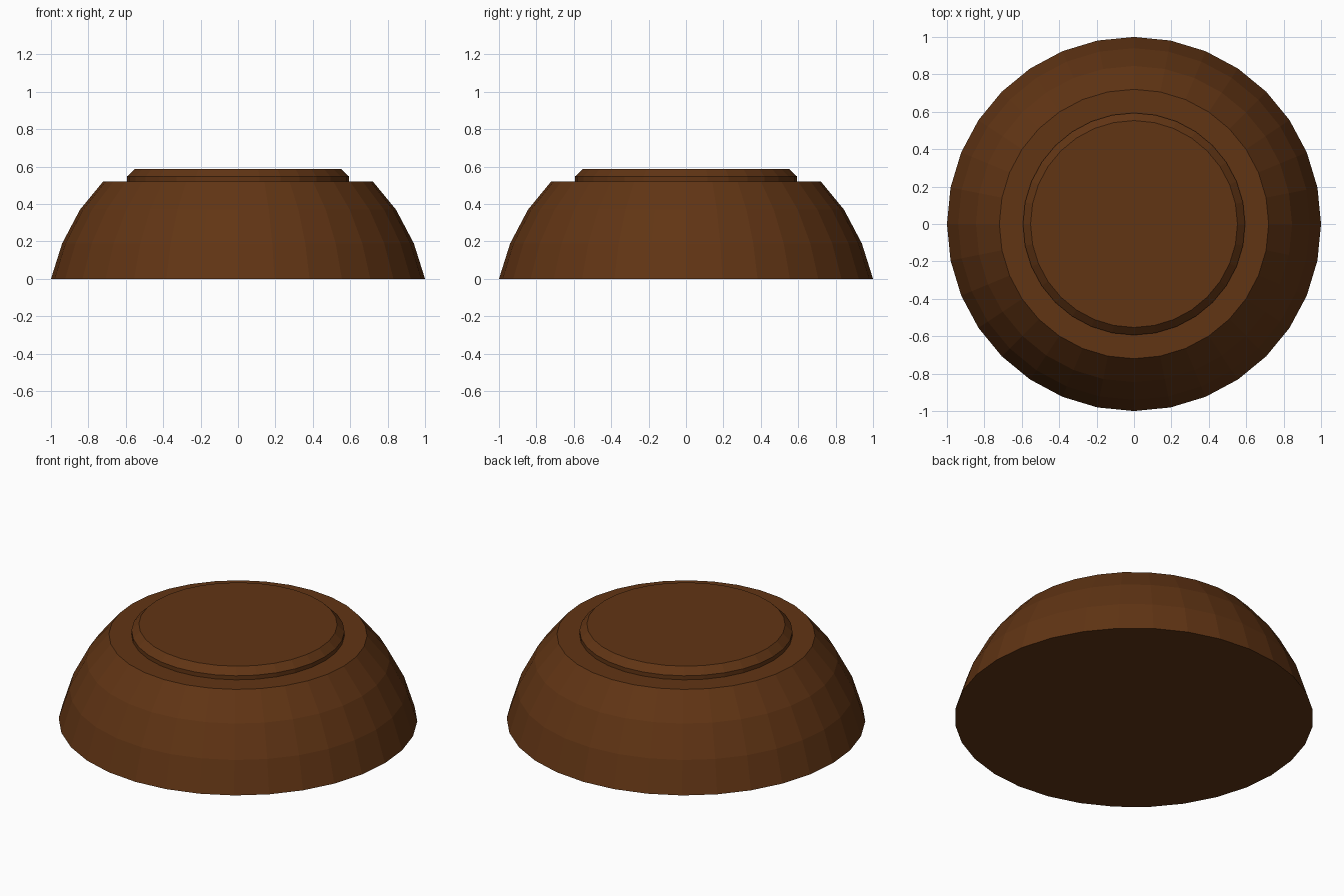
import bpy, bmesh, math

if "Cube" in bpy.data.objects:
    bpy.data.objects.remove(bpy.data.objects["Cube"])

SIDES = 32

brown = bpy.data.materials.new("dark_brown")
brown.diffuse_color = (0.12, 0.035, 0.007, 1)
brown.use_nodes = True
brown.node_tree.nodes["Principled BSDF"].inputs["Base Color"].default_value = brown.diffuse_color


def lathe(name, profile):
    """Closed solid of revolution from (radius, z) points, bottom to top."""
    bm = bmesh.new()
    rings = []
    for r, z in profile:
        rings.append([bm.verts.new((r * math.cos(2 * math.pi * i / SIDES),
                                    r * math.sin(2 * math.pi * i / SIDES), z))
                      for i in range(SIDES)])
    for low, high in zip(rings, rings[1:]):
        for i in range(SIDES):
            j = (i + 1) % SIDES
            bm.faces.new((low[i], low[j], high[j], high[i]))
    bm.faces.new(rings[0][::-1])
    bm.faces.new(rings[-1])
    mesh = bpy.data.meshes.new(name)
    bm.to_mesh(mesh)
    bm.free()
    mesh.materials.append(brown)
    obj = bpy.data.objects.new(name, mesh)
    bpy.context.collection.objects.link(obj)
    return obj


# Faceted truncated dome
lathe("dome_body", [(1, 0), (0.94, 0.19), (0.845, 0.37), (0.72, 0.522)])

# Raised disc on top with a chamfered rim
lathe("top_disc", [(0.594, 0.522), (0.594, 0.547), (0.553, 0.587)])
